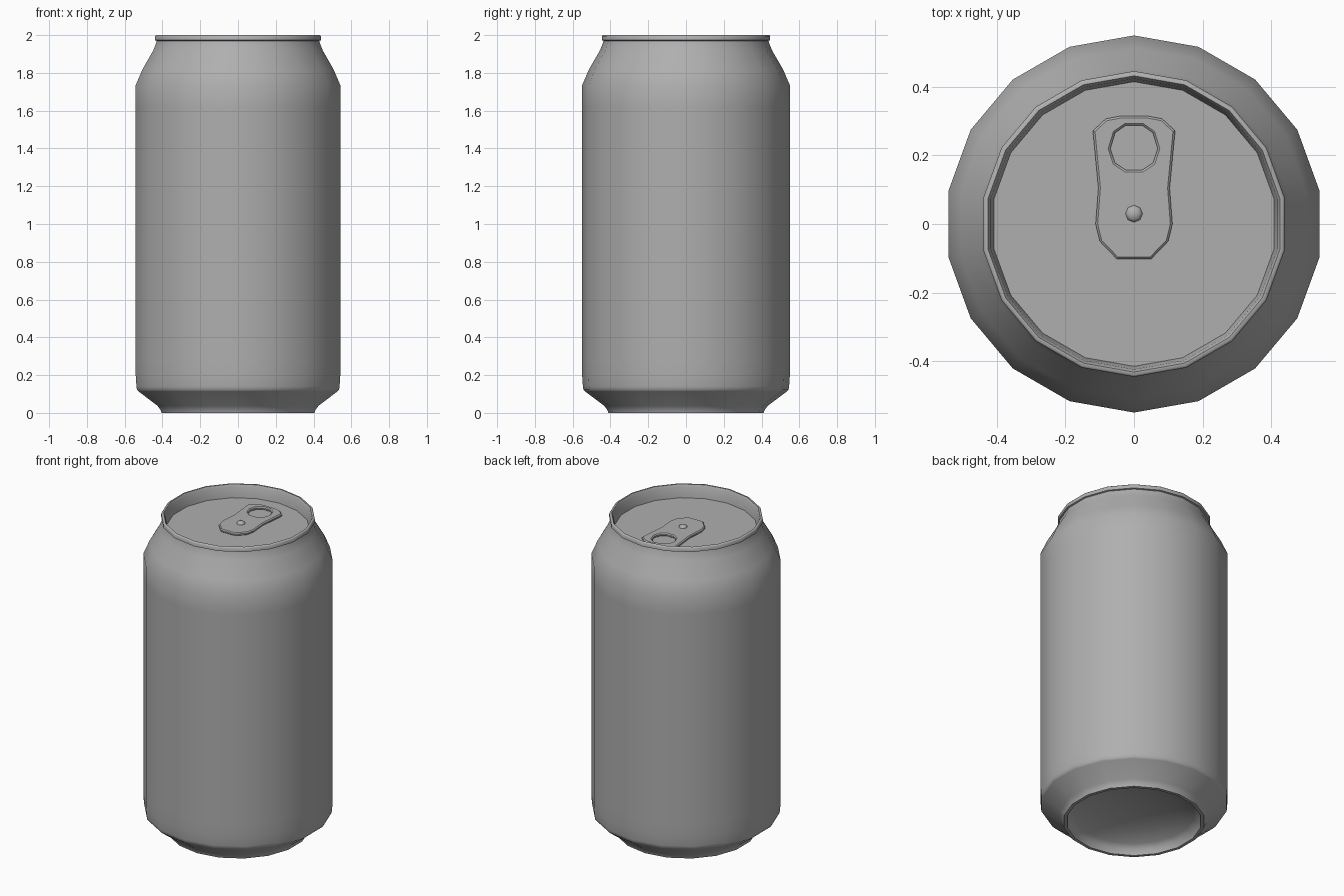
import bpy, bmesh
from math import sin, cos, pi, radians

if "Cube" in bpy.data.objects:
    bpy.data.objects.remove(bpy.data.objects["Cube"])

SIDES = 18
metal = bpy.data.materials.new("dark_metal")
metal.diffuse_color = (0.43, 0.43, 0.43, 1)
metal.use_nodes = True
metal.node_tree.nodes["Principled BSDF"].inputs["Base Color"].default_value = metal.diffuse_color


def finish(obj, angle=35):
    obj.data.materials.clear()
    obj.data.materials.append(metal)
    bpy.ops.object.select_all(action='DESELECT')
    obj.select_set(True)
    bpy.context.view_layer.objects.active = obj
    bpy.ops.object.shade_smooth_by_angle(angle=radians(angle))


def lathe(name, profile, sides, centre=(0, 0), angle=35):
    """Turn (radius, z) points round a vertical axis; radius 0 makes a pole."""
    bm = bmesh.new()
    rings = []
    for r, z in profile:
        n = 1 if r == 0 else sides
        rings.append([bm.verts.new((r * cos(pi / 2 + 2 * pi * i / sides),
                                    r * sin(pi / 2 + 2 * pi * i / sides), z))
                      for i in range(n)])
    for a, b in zip(rings, rings[1:]):
        for i in range(sides):
            j = (i + 1) % sides
            quad = [a[i % len(a)], a[j % len(a)], b[j % len(b)], b[i % len(b)]]
            bm.faces.new(list(dict.fromkeys(quad)))
    bmesh.ops.recalc_face_normals(bm, faces=bm.faces)
    mesh = bpy.data.meshes.new(name)
    bm.to_mesh(mesh)
    bm.free()
    obj = bpy.data.objects.new(name, mesh)
    obj.location = (*centre, 0)
    bpy.context.collection.objects.link(obj)
    finish(obj, angle)
    return obj


# Can shell: domed base, foot, wall, shoulder, rolled rim and sunken lid
lathe("can_body", [
    (0, 0.12), (0.14, 0.112), (0.26, 0.088), (0.35, 0.055), (0.38, 0.035),
    (0.392, 0.0), (0.411, 0.0), (0.416, 0.015), (0.432, 0.037),
    (0.535, 0.114), (0.543, 0.122), (0.546, 0.14), (0.550, 0.20),
    (0.550, 0.28), (0.550, 1.62), (0.550, 1.735),
    (0.513, 1.82), (0.455, 1.92), (0.441, 1.955), (0.437, 1.97),
    (0.446, 1.973), (0.446, 1.995), (0.441, 2.0), (0.432, 2.0),
    (0.424, 1.985), (0.415, 1.92), (0, 1.92)], SIDES, angle=50)


# Pull tab: mirrored outline with a finger hole
def mirrored(half):
    return half + [(-x, y) for x, y in reversed(half)]


outline = mirrored([(0.05, -0.102), (0.10, -0.05), (0.112, 0.0), (0.104, 0.105),
                    (0.120, 0.272), (0.082, 0.307), (0.04, 0.315)])
hole = mirrored([(0.025, 0.158), (0.055, 0.178), (0.069, 0.22),
                 (0.055, 0.266), (0.025, 0.287)])
curve = bpy.data.curves.new("pull_tab", 'CURVE')
curve.dimensions = '2D'
curve.fill_mode = 'BOTH'
curve.extrude = 0.004
curve.bevel_depth = 0.006
curve.bevel_resolution = 0
curve.offset = -0.006
for pts in (outline, hole):
    spline = curve.splines.new('POLY')
    spline.points.add(len(pts) - 1)
    for p, (x, y) in zip(spline.points, pts):
        p.co = (x, y, 0, 1)
    spline.use_cyclic_u = True
tab = bpy.data.objects.new("pull_tab", curve)
tab.location.z = 1.928
bpy.context.collection.objects.link(tab)
bpy.ops.object.select_all(action='DESELECT')
tab.select_set(True)
bpy.context.view_layer.objects.active = tab
bpy.ops.object.convert(target='MESH')
finish(bpy.context.view_layer.objects.active, 30)

# Rivet holding the tab
lathe("rivet", [(0.025, 1.93), (0.025, 1.942), (0.017, 1.95), (0, 1.953)],
      8, (0, 0.03), 50)
